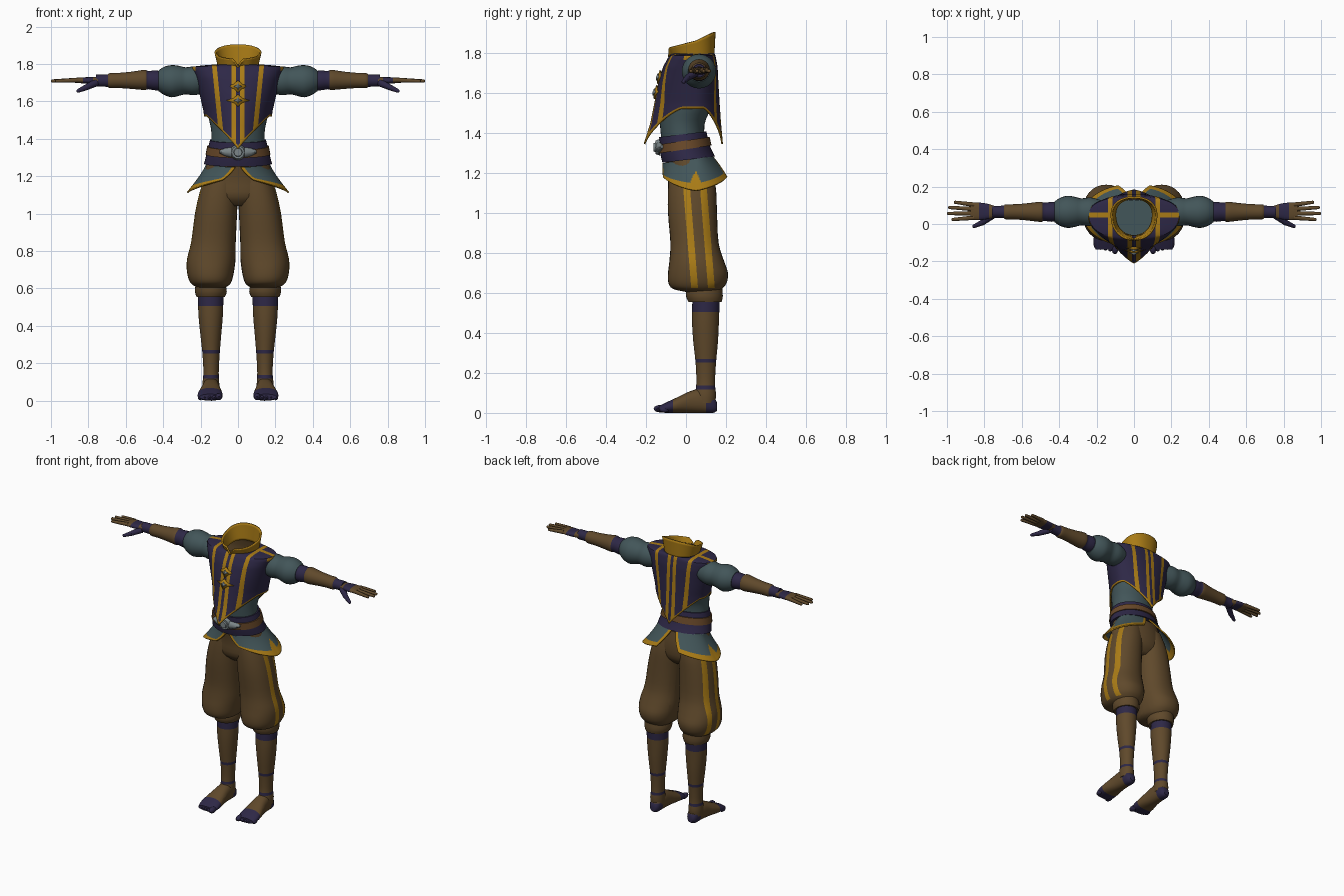
import bpy, bmesh, math
from mathutils import Vector, Matrix

if "Cube" in bpy.data.objects:
    bpy.data.objects.remove(bpy.data.objects["Cube"])

def material(name, rgb):
    m = bpy.data.materials.new(name)
    m.diffuse_color = (*rgb, 1)
    m.use_nodes = True
    m.node_tree.nodes["Principled BSDF"].inputs["Base Color"].default_value = m.diffuse_color
    return m

NAVY = material("navy cloth", (0.027, 0.021, 0.062))
GOLD = material("gold trim", (0.40, 0.20, 0.008))
BROWN = material("brown cloth", (0.115, 0.066, 0.024))
TEAL = material("teal cloth", (0.055, 0.092, 0.10))
LEATHER = material("belt leather", (0.14, 0.065, 0.022))
STEEL = material("steel", (0.20, 0.24, 0.25))

def finish(bm, name, mats, rule=None, cuts=(), mirror=False, solid=0.0, lining=0):
    # slice clean colour borders, colour faces, then add modifiers
    for co, no in cuts:
        bmesh.ops.bisect_plane(bm, geom=bm.verts[:] + bm.edges[:] + bm.faces[:],
                               plane_co=co, plane_no=no, dist=1e-5)
    if rule:
        for f in bm.faces:
            k = rule(f.calc_center_median())
            if k is not None:
                f.material_index = k
    me = bpy.data.meshes.new(name)
    bm.to_mesh(me)
    bm.free()
    ob = bpy.data.objects.new(name, me)
    bpy.context.collection.objects.link(ob)
    for m in mats:
        me.materials.append(m)
    if mirror:
        md = ob.modifiers.new("Mirror", 'MIRROR')
        md.use_mirror_merge = False
    if solid:
        md = ob.modifiers.new("Solidify", 'SOLIDIFY')
        md.thickness, md.offset, md.material_offset = solid, -1, lining
    bpy.ops.object.select_all(action='DESELECT')
    ob.select_set(True)
    bpy.context.view_layer.objects.active = ob
    bpy.ops.object.shade_smooth_by_angle(angle=math.radians(45))
    return ob

def power(v, n):
    return math.copysign(abs(v) ** (2 / n), v)

def catmull(a, b, c, d, t):
    return [0.5 * (2*q + (r-p)*t + (2*p-5*q+4*r-s)*t*t + (3*q-p-3*r+s)*t**3)
            for p, q, r, s in zip(a, b, c, d)]

def loft(name, axis, rings, mats, rule=None, cuts=(), n=2.0, seg=32, sub=3,
         mirror=False, shear=0.0):
    # each ring: position along the axis, then the two extents across it
    R = []
    for i in range(len(rings) - 1):
        a, d = rings[max(i - 1, 0)], rings[min(i + 2, len(rings) - 1)]
        R += [catmull(a, rings[i], rings[i + 1], d, k / sub) for k in range(sub)]
    R.append(rings[-1])
    bm = bmesh.new()
    loops = []
    for p, a0, a1, b0, b1 in R:
        loop = []
        for k in range(seg):
            th = 2 * math.pi * k / seg
            a = (a0 + a1) / 2 + (a1 - a0) / 2 * power(math.cos(th), n)
            b = (b0 + b1) / 2 + (b1 - b0) / 2 * power(math.sin(th), n)
            co = {'x': (p, a, b), 'y': (a, p, b), 'z': (a, b, p + shear * b)}[axis]
            loop.append(bm.verts.new(co))
        loops.append(loop)
    for l, m in zip(loops, loops[1:]):
        for k in range(seg):
            j = (k + 1) % seg
            bm.faces.new((l[k], l[j], m[j], m[k]))
    bm.faces.new(loops[0])
    bm.faces.new(loops[-1])
    bmesh.ops.recalc_face_normals(bm, faces=bm.faces[:])
    return finish(bm, name, mats, rule, cuts, mirror)

def sheet(name, fn, nu, nv, mats, uvrule=None, **kw):
    # open cloth surface over u, v in 0..1
    bm = bmesh.new()
    g = [[bm.verts.new(fn(i / nu, j / nv)) for j in range(nv + 1)] for i in range(nu + 1)]
    for i in range(nu):
        for j in range(nv):
            f = bm.faces.new((g[i][j], g[i+1][j], g[i+1][j+1], g[i][j+1]))
            if uvrule:
                f.material_index = uvrule((i + 0.5) / nu, (j + 0.5) / nv)
    bmesh.ops.remove_doubles(bm, verts=bm.verts[:], dist=1e-5)
    return finish(bm, name, mats, **kw)

def interp(rows, z):
    for a, b in zip(rows, rows[1:]):
        if z <= b[0]:
            t = max(0, (z - a[0]) / (b[0] - a[0]))
            return [p + (q - p) * t for p, q in zip(a, b)]
    return list(rows[-1])

def oval(th, rx, y0, y1, n=2.0, yc=0.05):
    c, s = math.cos(th), math.sin(th)
    return rx * power(c, n), yc + (yc - y0 if s < 0 else y1 - yc) * power(s, n)

# Vest: pointed hem at front and back, wide shoulders closing to the neck
VEST = [(1.34, 0.165, -0.213, 0.185, 1.7), (1.45, 0.172, -0.178, 0.175, 1.8),
        (1.55, 0.185, -0.158, 0.168, 1.9), (1.65, 0.208, -0.138, 0.162, 2.1),
        (1.73, 0.228, -0.115, 0.158, 2.3), (1.785, 0.248, -0.085, 0.148, 2.3)]
def vest(u, v):
    th = 2 * math.pi * u
    hem = min(1.52, 1.345 + 0.19 * abs(math.cos(th)) ** 1.1)
    z = hem + (1.785 - hem) * min(1, v / 0.85)
    _, rx, y0, y1, n = interp(VEST, z)
    if v > 0.85:
        w = (v - 0.85) / 0.15
        rx, y0, y1 = rx + (0.103 - rx) * w, y0 + (-0.062 - y0) * w, y1 + (0.14 - y1) * w
        z += 0.012 * math.sin(w * math.pi / 2)
    x, y = oval(th, rx, y0, y1, n)
    return (x, y, z)
def vest_rule(c):
    x, t = abs(c.x), abs(c.x) - 0.1 * (c.z - 1.6)
    if 0.01 < x < 0.034 or 0.095 < t < 0.12:
        return 1
    if c.z > 1.765 and (x > 0.228 or 0.036 < c.y < 0.062):
        return 1
vest_cuts = [((s * a, 0, 1.6), (s, 0, 0)) for s in (1, -1) for a in (0.01, 0.034)]
vest_cuts += [((s * a, 0, 1.6), (s, 0, -0.1)) for s in (1, -1) for a in (0.095, 0.12)]
vest_cuts += [((0, y, 0), (0, 1, 0)) for y in (0.036, 0.062)]
sheet("vest", vest, 96, 28, [NAVY, GOLD, BROWN], lambda u, v: int(v < 1 / 28),
      rule=vest_rule, cuts=vest_cuts, solid=0.008, lining=2)

# Standing collar, higher at the back, notched in front
def collar(u, v):
    th = 2 * math.pi * u
    x, y = oval(th, 0.105 + 0.02 * v, -0.067 - 0.022 * v, 0.142 + 0.006 * v, 2.2)
    top = 1.825 + 0.06 * (y + 0.087) / 0.235
    if y < 0:
        top -= 0.045 * max(0, 1 - abs(x) / 0.03)
    return (x, y, 1.772 + 0.02 * (y > 0.05) * (y - 0.05) / 0.1 + (top - 1.772) * v)
sheet("collar", collar, 80, 8, [GOLD], solid=0.01)

# Clasps on the chest
def star(name, mat, x, z, w, h, y):
    bm = bmesh.new()
    pts = []
    for k in range(8):
        r = 1 if k % 2 == 0 else 0.5
        a = k * math.pi / 4
        px, pz = w * r * math.cos(a), h * r * math.sin(a)
        pts.append(bm.verts.new((x + px, y + 0.3 * abs(px) - 0.2 * -pz, z + pz)))
    c = bm.verts.new((x, y - 0.004, z))
    for k in range(8):
        bm.faces.new((pts[k], pts[(k + 1) % 8], c))
    finish(bm, name, [mat], solid=0.009)
for z in (1.68, 1.605):
    y = interp(VEST, z)[2]
    star("clasp", GOLD, 0, z, 0.065, 0.034, y - 0.009)
    star("clasp_center", STEEL, 0, z, 0.024, 0.018, y - 0.016)

# Shirt body, sash and belt
loft("shirt", 'z', [(1.34, -0.145, 0.145, -0.12, 0.095), (1.44, -0.143, 0.143, -0.13, 0.092),
     (1.52, -0.158, 0.158, -0.13, 0.12), (1.62, -0.17, 0.17, -0.11, 0.13)], [TEAL], seg=40)
loft("sash", 'z', [(1.265, -0.182, 0.182, -0.118, 0.145), (1.32, -0.168, 0.168, -0.13, 0.12),
     (1.395, -0.15, 0.15, -0.134, 0.102)], [NAVY], seg=40, shear=0.12)
loft("belt", 'z', [(1.318, -0.173, 0.173, -0.138, 0.128), (1.362, -0.165, 0.165, -0.141, 0.118)],
     [LEATHER], seg=40, shear=0.15)
def disc(name, mat, r, y0, y1, seg):
    loft(name, 'y', [(y0, -r * .8, r * .8, 1.328 - r * .8, 1.328 + r * .8),
         (y1, -r, r, 1.328 - r, 1.328 + r)], [mat], seg=seg, sub=1)
disc("buckle_ring", STEEL, 0.042, -0.153, -0.13, 24)
disc("buckle_boss", STEEL, 0.026, -0.163, -0.145, 16)
loft("buckle_wing", 'x', [(0.035, -0.152, -0.12, 1.30, 1.355), (0.07, -0.146, -0.11, 1.308, 1.35),
     (0.1, -0.13, -0.09, 1.322, 1.338)], [STEEL], seg=8, sub=1, mirror=True)

# Flared skirt panels, gold edges with a triangle at each side
def skirt(u, v):
    w, s = 1 - v, 2 * u - 1
    th = s * math.radians(85 - 13 * w)
    x, y = oval(th, 0.168 + 0.105 * w ** 1.25, -0.118 - 0.006 * w, 0.135 + 0.08 * w, 2)
    top, low = 1.272 + 0.14 * (y - 0.05), 1.115 + 0.065 * abs(s) ** 1.3
    return (x, y, top + (low - top) * w)
def skirt_rule(u, v):
    s = abs(2 * u - 1)
    return int(v < 0.22 or s > 0.93 or s < (0.62 - v) * 0.35)
sheet("skirt_panel", skirt, 80, 24, [TEAL, GOLD], skirt_rule, mirror=True, solid=0.009)

# Trousers: hips, ballooning legs with two side stripes, cuffs
loft("hips", 'z', [(1.04, -0.10, 0.10, -0.04, 0.10), (1.09, -0.19, 0.19, -0.085, 0.14),
     (1.18, -0.19, 0.19, -0.09, 0.145), (1.27, -0.165, 0.165, -0.105, 0.13)], [BROWN], seg=40)
edges = (-0.012, 0.022, 0.072, 0.106)
def leg_rule(c):
    y = c.y + 0.08 * (c.z - 1.1)
    return int(c.x > 0.16 and 0.625 < c.z and (edges[0] < y < edges[1] or edges[2] < y < edges[3]))
loft("trouser_leg", 'z', [(0.605, 0.07, 0.215, 0.0, 0.165), (0.62, 0.045, 0.245, -0.065, 0.18),
     (0.65, 0.03, 0.264, -0.088, 0.203), (0.70, 0.02, 0.274, -0.09, 0.21),
     (0.76, 0.013, 0.272, -0.083, 0.19), (0.85, 0.012, 0.25, -0.078, 0.163),
     (1.0, 0.005, 0.23, -0.09, 0.155), (1.12, 0.0, 0.203, -0.09, 0.15),
     (1.22, 0.0, 0.165, -0.08, 0.13)], [BROWN, GOLD], leg_rule,
     [((0, y, 1.1), (0, 1, 0.08)) for y in edges] + [((0, 0, 0.625), (0, 0, 1))],
     n=2.2, mirror=True)
loft("trouser_cuff", 'z', [(0.555, 0.07, 0.222, 0.012, 0.178), (0.585, 0.06, 0.23, 0.0, 0.184),
     (0.635, 0.07, 0.225, 0.0, 0.18)], [BROWN], mirror=True)

# Shins with wrapped bands
bands = ((0.505, 0.62), (0.252, 0.27), (0.118, 0.136))
loft("shin", 'z', [(0.05, 0.10, 0.188, 0.05, 0.145), (0.09, 0.10, 0.19, 0.045, 0.15),
     (0.15, 0.103, 0.185, 0.052, 0.145), (0.25, 0.098, 0.19, 0.048, 0.15),
     (0.36, 0.089, 0.202, 0.036, 0.16), (0.47, 0.08, 0.212, 0.03, 0.165),
     (0.60, 0.078, 0.215, 0.033, 0.17)], [BROWN, NAVY],
     lambda c: int(any(a < c.z < b for a, b in bands)),
     [((0, 0, z), (0, 0, 1)) for b in bands for z in b], mirror=True)

# Feet with dark heel and toe wraps
loft("foot", 'y', [(-0.135, 0.095, 0.205, 0.004, 0.035), (-0.10, 0.082, 0.216, 0.0, 0.052),
     (-0.05, 0.085, 0.212, 0.0, 0.075), (0.02, 0.095, 0.195, 0.0, 0.108),
     (0.08, 0.10, 0.187, 0.0, 0.12), (0.135, 0.106, 0.178, 0.0, 0.085),
     (0.156, 0.122, 0.162, 0.012, 0.05)], [BROWN, NAVY],
     lambda c: int(c.y < -0.065 or (c.y > 0.1 and c.z < 0.065)),
     [((0, -0.065, 0), (0, 1, 0)), ((0, 0.1, 0), (0, 1, 0)), ((0, 0, 0.065), (0, 0, 1))],
     n=2.3, seg=24, mirror=True)
bm = bmesh.new()
for k in range(5):
    r = 0.019 if k == 0 else 0.014
    m = Matrix.Translation((0.102 + 0.025 * k, -0.128 + 0.005 * k, r + 0.002)) @ Matrix.Diagonal((1, 1.8, 1, 1))
    bmesh.ops.create_uvsphere(bm, u_segments=10, v_segments=6, radius=r, matrix=m)
finish(bm, "toes", [NAVY], mirror=True)

# Arms along x: puffed sleeve, upper band, forearm wrap, palm
def arm(name, rows, mats, rule=None, cuts=()):
    loft(name, 'x', [(x, 0.065 - r, 0.065 + r, z - r, z + r) for x, r, z in rows],
         mats, rule, cuts, seg=24, mirror=True)
arm("puff_sleeve", [(0.17, 0.06, 1.71), (0.23, 0.077, 1.71), (0.28, 0.072, 1.71),
    (0.315, 0.08, 1.71), (0.355, 0.086, 1.708), (0.395, 0.075, 1.71), (0.425, 0.055, 1.71)], [TEAL])
arm("forearm", [(0.40, 0.05, 1.71), (0.44, 0.053, 1.712), (0.48, 0.049, 1.714), (0.50, 0.054, 1.715),
    (0.56, 0.047, 1.713), (0.63, 0.041, 1.712), (0.685, 0.04, 1.711), (0.70, 0.033, 1.711),
    (0.76, 0.032, 1.711)], [BROWN, NAVY], lambda c: int(c.x < 0.49 or c.x > 0.695),
    [((x, 0, 0), (1, 0, 0)) for x in (0.49, 0.695)])
loft("palm", 'x', [(0.74, 0.035, 0.095, 1.69, 1.732), (0.79, 0.025, 0.11, 1.694, 1.73),
     (0.84, 0.02, 0.115, 1.697, 1.728), (0.875, 0.026, 0.112, 1.70, 1.725)], [BROWN, NAVY],
     lambda c: int(0.775 < c.x < 0.83), [((x, 0, 0), (1, 0, 0)) for x in (0.775, 0.83)],
     n=2.5, seg=20, mirror=True)

def sticks(name, mat, parts):
    # tapered fingers with rounded tips
    bm = bmesh.new()
    for p, q, r0, r1 in parts:
        p, q = Vector(p), Vector(q)
        rot = (q - p).to_track_quat('Z', 'Y').to_matrix().to_4x4()
        bmesh.ops.create_cone(bm, cap_ends=True, segments=10, radius1=r0, radius2=r1,
                              depth=(q - p).length, matrix=Matrix.Translation((p + q) / 2) @ rot)
        bmesh.ops.create_uvsphere(bm, u_segments=10, v_segments=6, radius=r1,
                                  matrix=Matrix.Translation(q))
    finish(bm, name, [mat], mirror=True)
tips = ((0.968, 0.024), (0.991, 0.056), (0.985, 0.088), (0.955, 0.116))
sticks("fingers", BROWN, [((0.855, 0.034 + 0.023 * k, 1.714), (x, y, 1.709), 0.013, 0.009)
                          for k, (x, y) in enumerate(tips)])
sticks("thumb", NAVY, [((0.76, 0.045, 1.70), (0.81, 0.008, 1.676), 0.021, 0.016),
                       ((0.81, 0.008, 1.676), (0.855, -0.012, 1.656), 0.016, 0.010)])
